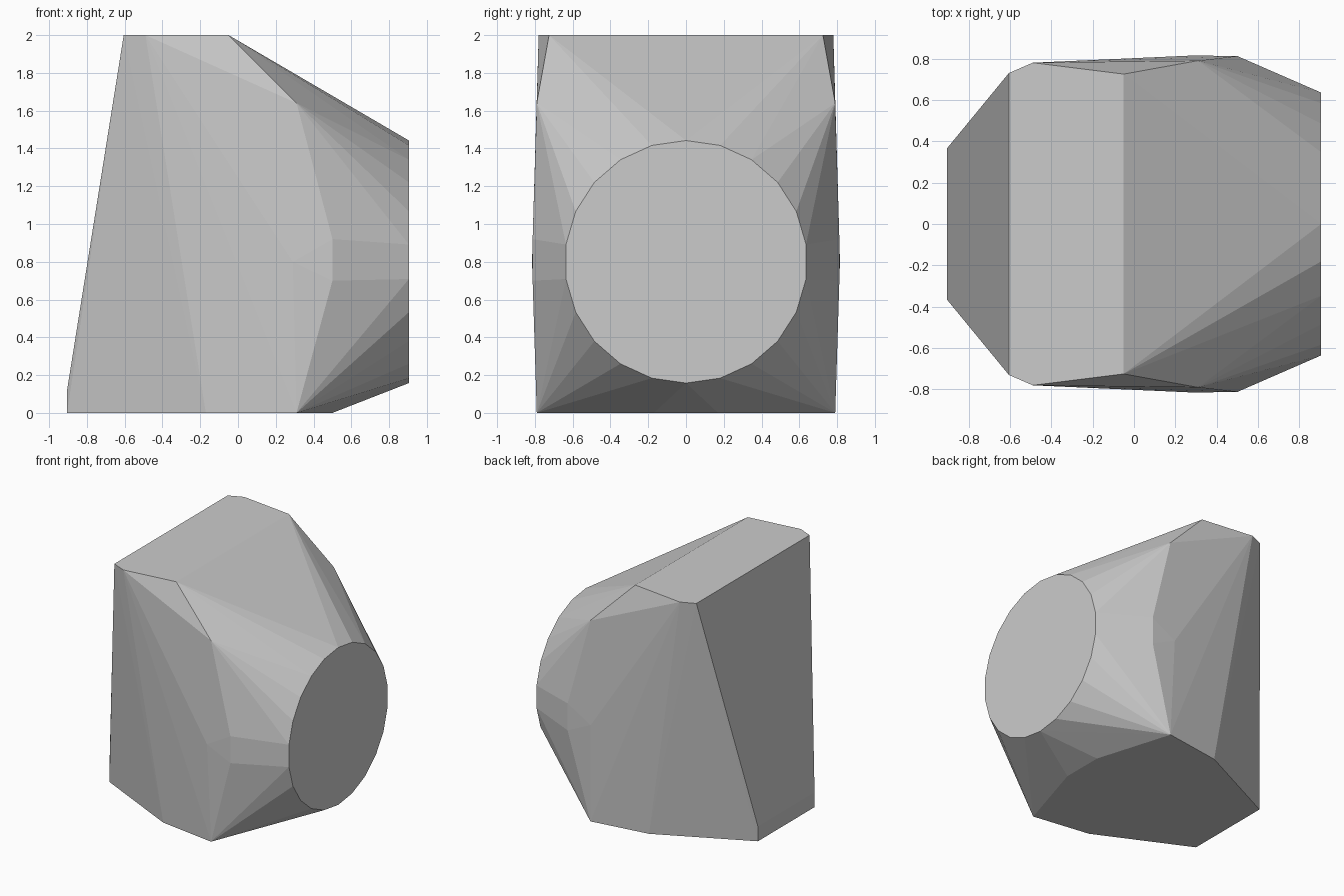
import bpy
import bmesh
from math import sin, cos, tau

cube = bpy.data.objects.get("Cube")
if cube:
    bpy.data.objects.remove(cube, do_unlink=True)

# Plain grey material
grey = bpy.data.materials.new("plain grey")
grey.use_nodes = True
colour = (0.6, 0.6, 0.6, 1)
grey.diffuse_color = colour
grey.node_tree.nodes["Principled BSDF"].inputs["Base Color"].default_value = colour

# Corners of one half of the block, mirrored across y
half_corners = [
    # sloping back panel
    (-0.905, 0.365, 0), (-0.905, 0.365, 0.12), (-0.605, 0.73, 2),
    # flat top
    (-0.49, 0.78, 2), (-0.05, 0.725, 2),
    # shoulder and side bulge
    (0.31, 0.79, 1.64), (0.29, 0.815, 0.8), (0.5, 0.812, 0.92), (0.5, 0.812, 0.7),
    # flat base
    (0.31, 0.79, 0), (-0.17, 0.72, 0), (0.5, 0.17, 0),
]
points = [(x, side * y, z) for x, y, z in half_corners for side in (1, -1)]

# Round end disc
SIDES, RADIUS = 22, 0.642
points += [(0.905, RADIUS * sin(tau * i / SIDES), 0.8 + RADIUS * cos(tau * i / SIDES))
           for i in range(SIDES)]

# Wrap all the points in a convex skin
bm = bmesh.new()
for p in points:
    bm.verts.new(p)
bmesh.ops.convex_hull(bm, input=bm.verts)
bmesh.ops.dissolve_limit(bm, angle_limit=0.002, verts=bm.verts, edges=bm.edges)
bmesh.ops.recalc_face_normals(bm, faces=bm.faces)
mesh = bpy.data.meshes.new("faceted_block")
bm.to_mesh(mesh)
bm.free()
mesh.materials.append(grey)
block = bpy.data.objects.new("faceted_block", mesh)
bpy.context.collection.objects.link(block)
